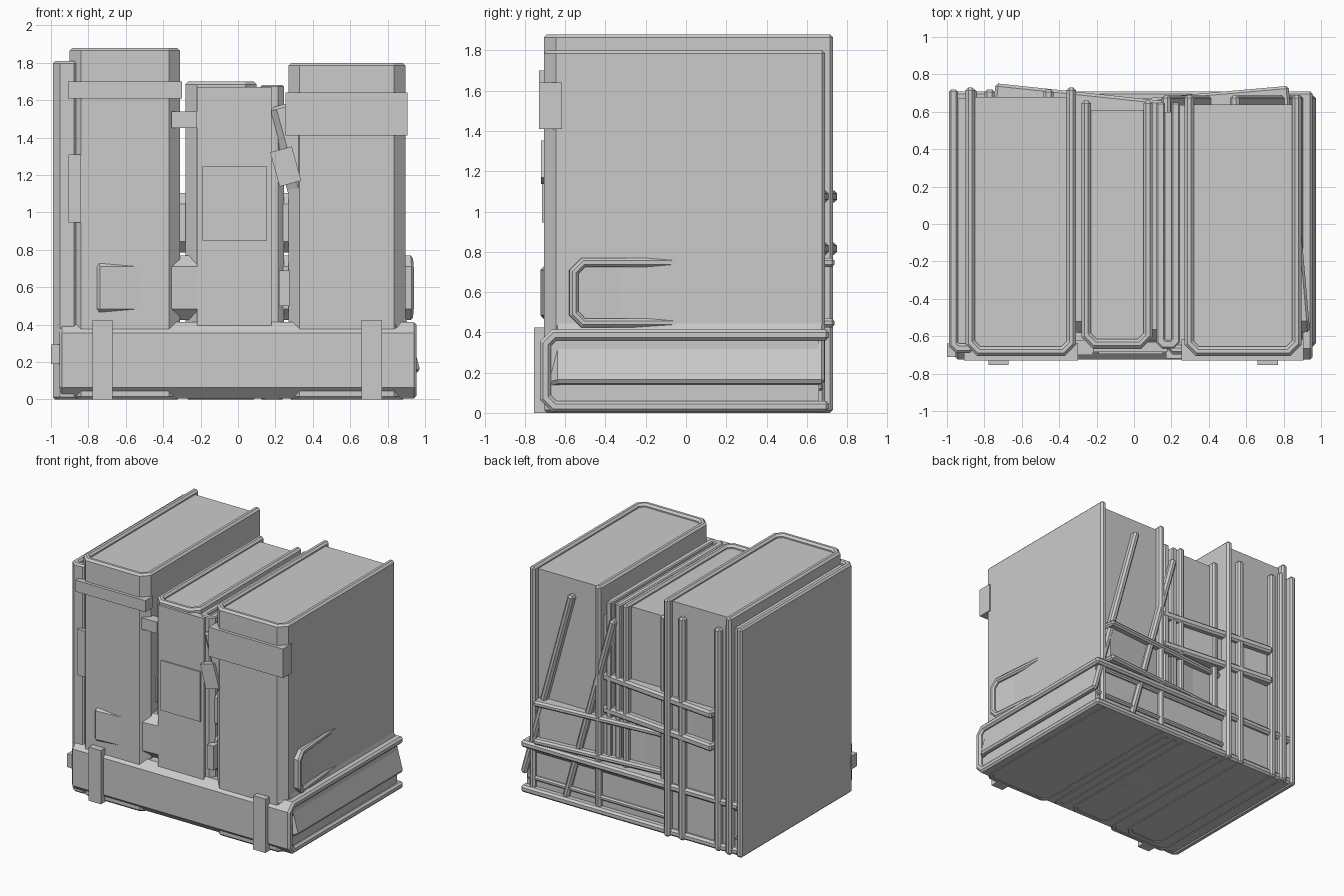
import bpy, bmesh, math
from mathutils import Matrix, Vector

if "Cube" in bpy.data.objects:
    bpy.data.objects.remove(bpy.data.objects["Cube"])


def finish(name, bm, mat=Matrix(), bevel=0):
    bmesh.ops.transform(bm, matrix=mat, verts=bm.verts)
    bmesh.ops.recalc_face_normals(bm, faces=bm.faces)
    me = bpy.data.meshes.new(name)
    bm.to_mesh(me)
    bm.free()
    ob = bpy.data.objects.new(name, me)
    bpy.context.collection.objects.link(ob)
    if bevel:
        m = ob.modifiers.new("edge", "BEVEL")
        m.width, m.segments, m.limit_method = bevel, 1, "ANGLE"
        m.angle_limit = math.radians(50)
    return ob


def box(name, x, y, z, mat=Matrix(), pivot_tilt=0):
    """Box from (min, max) ranges, optionally tilted about y at its centre."""
    bm = bmesh.new()
    bmesh.ops.create_cube(bm, size=1)
    c = Vector([(r[0] + r[1]) / 2 for r in (x, y, z)])
    s = [r[1] - r[0] for r in (x, y, z)]
    bmesh.ops.scale(bm, vec=s, verts=bm.verts)
    tilt = Matrix.Rotation(math.radians(pivot_tilt), 4, "Y")
    return finish(name, bm, mat @ Matrix.Translation(c) @ tilt)


def book(name, width, depth, height, mat, t=0.05, c=0.06):
    """Book centred on its origin: width on x, spine at -y, height on z."""
    a, y0, y1, h = width / 2, -depth / 2, depth / 2, height / 2
    c = min(c, a * 0.5)
    half = [(a - c, y0), (a, y0 + c), (a, y1), (a - t, y1),
            (a - t, y0 + c + t * .4), (max(a - c - t * .4, .005), y0 + t)]
    prof = half + [(-x, y) for x, y in reversed(half)]
    bm = bmesh.new()
    f = bm.faces.new([bm.verts.new((x, y, -h)) for x, y in prof])
    ext = bmesh.ops.extrude_face_region(bm, geom=[f])["geom"]
    bmesh.ops.translate(bm, vec=(0, 0, 2 * h),
                        verts=[v for v in ext if isinstance(v, bmesh.types.BMVert)])
    finish(name + "_cover", bm, mat, min(0.015, t * .3))
    p = a - t * .9
    if p > 0.01:
        box(name + "_pages", (-p, p), (y0 + t * .8, y1 - .05),
            (-h + .025, h - .025), mat)


def standing(name, x, y, top, base=0.0, **k):
    mat = Matrix.Translation(((x[0] + x[1]) / 2, (y[0] + y[1]) / 2, (base + top) / 2))
    book(name, x[1] - x[0], y[1] - y[0], top - base, mat, **k)


def lying(name, centre, length, depth, thick, yaw=0, **k):
    mat = (Matrix.Translation(centre) @ Matrix.Rotation(math.radians(yaw), 4, "Z")
           @ Matrix.Rotation(math.radians(-90), 4, "Y"))
    book(name, thick, depth, length, mat, **k)


# Upright row, left to right
standing("slim_book_left", (-.99, -.84), (-.69, .72), 1.81)
standing("tall_book", (-.90, -.31), (-.705, .73), 1.88)
standing("hidden_book", (-.80, -.43), (-.66, .72), 1.76, t=.055)
standing("middle_book", (-.28, .10), (-.665, .66), 1.70)
standing("slim_book_middle", (.12, .245), (-.665, .65), 1.68, t=.045)
box("middle_spine_panel", (-.22, .18), (-.685, -.63), (.03, 1.67))
standing("right_book", (.27, .895), (-.705, .69), 1.80)

# Leaning book that pokes through the others
lean = Matrix.Translation((.56, -.005, .85)) @ Matrix.Rotation(math.radians(-15.4), 4, "Y")
book("leaning_book", .43, 1.385, 1.57, lean)

# Flat books
lying("base_book", (0, -.008, .21), 1.91, 1.435, .41, t=.055, c=.06)
lying("base_inner_book", (0, 0, .24), 1.84, 1.36, .26, t=.035, c=.03)
lying("twisted_book", (.037, .007, .597), 1.70, 1.32, .345, yaw=5, t=.045)
lying("crossing_book", (-.086, .04, .945), 1.45, 1.28, .32, yaw=-6, t=.06)

# Bands and labels on the spines
box("right_band", (.255, .905), (-.73, -.615), (1.41, 1.64))
box("tall_band", (-.91, -.30), (-.73, -.635), (1.61, 1.70))
box("middle_label", (-.19, .155), (-.695, -.66), (.85, 1.245))
box("middle_band", (-.355, -.22), (-.70, -.62), (1.45, 1.54))
box("slim_label", (-.905, -.84), (-.715, -.66), (.945, 1.31))
box("leaning_band", (.195, .315), (-.72, -.64), (1.15, 1.34), pivot_tilt=-15.4)
box("small_label", (.22, .275), (-.70, -.62), (.50, .69))
for side, x in (("left", -.725), ("right", .715)):
    box("base_strap_" + side, (x - .054, x + .054), (-.755, -.68), (0, .425))
box("base_side_tab", (-1.0, -.92), (-.71, -.64), (.19, .295))

# Rounded lump under the pile
bm = bmesh.new()
bmesh.ops.create_uvsphere(bm, u_segments=32, v_segments=16, radius=1)
lump = finish("underside_lump", bm, Matrix.Translation((-.05, -.03, .2))
              @ Matrix.Diagonal((.6, .5, .2, 1)))
for p in lump.data.polygons:
    p.use_smooth = True
